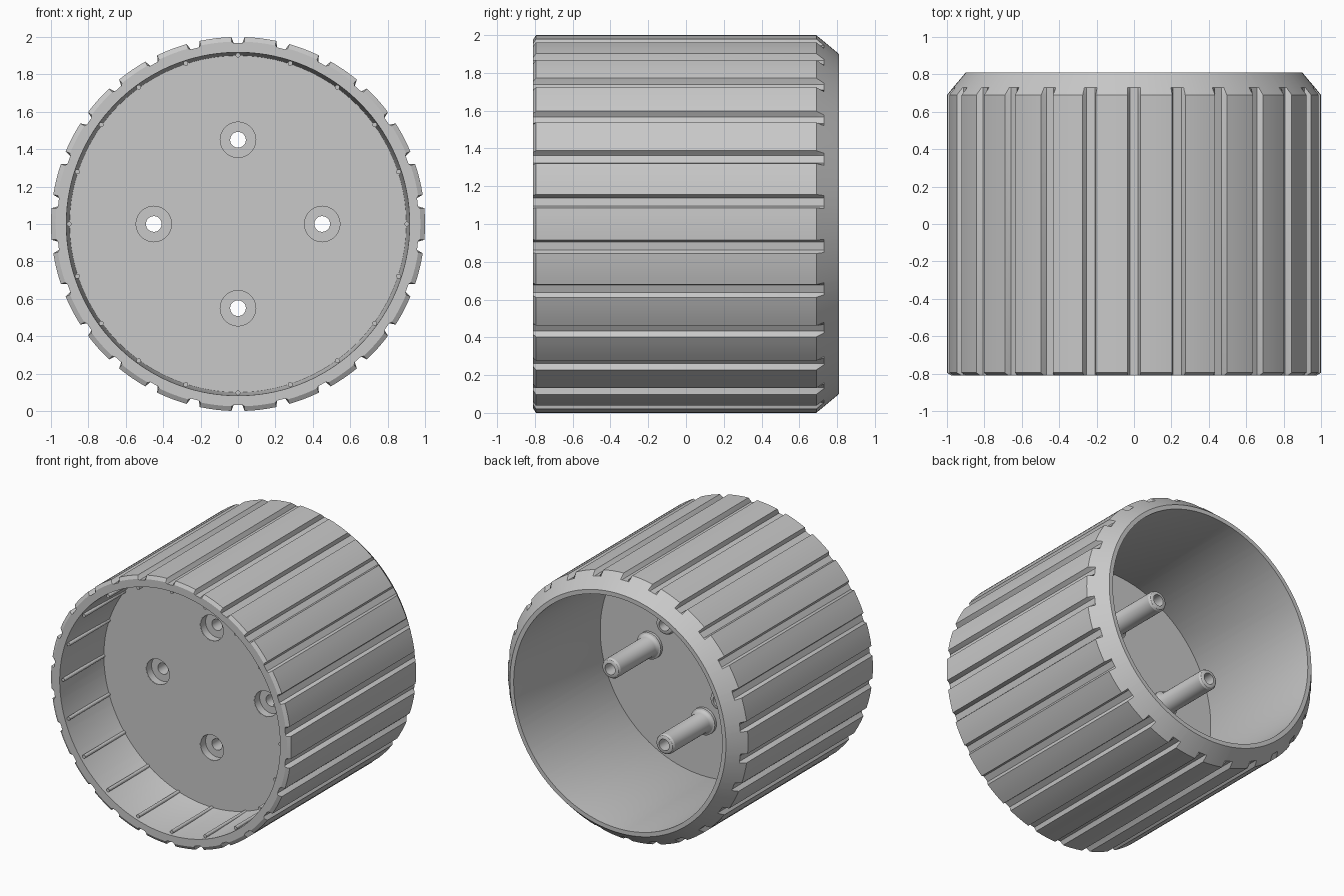
import bpy, bmesh
from math import sin, cos, pi, radians

cube = bpy.data.objects.get("Cube")
if cube:
    bpy.data.objects.remove(cube)

GROOVES, RIBS, POSTS = 26, 20, 4
FRONT, BACK = -0.81, 0.81
PLATE_FRONT, PLATE_BACK = -0.31, -0.22
FLOOR = 0.967            # radius of the groove floors
POST_RING = 0.45         # distance of the posts from the axle

grey = bpy.data.materials.new("light_grey")
grey.use_nodes = True
grey.diffuse_color = (0.58, 0.58, 0.58, 1)
grey.node_tree.nodes["Principled BSDF"].inputs["Base Color"].default_value = grey.diffuse_color


def lathe(name, profile, angles, cx=0, cz=1, radius=lambda r, i: r, closed=True):
    """Turn a (y, r) profile about the y axis; an open profile gets end caps."""
    bm = bmesh.new()
    cols = [[bm.verts.new((cx + radius(r, i) * sin(a), y, cz + radius(r, i) * cos(a)))
             for y, r in profile] for i, a in enumerate(angles)]
    n = len(profile)
    for i, col in enumerate(cols):
        nxt = cols[(i + 1) % len(cols)]
        for j in range(n if closed else n - 1):
            k = (j + 1) % n
            bm.faces.new((col[j], col[k], nxt[k], nxt[j]))
    if not closed:
        for j in (0, n - 1):
            bm.faces.new([c[j] for c in cols])
    bmesh.ops.recalc_face_normals(bm, faces=bm.faces)
    mesh = bpy.data.meshes.new(name)
    bm.to_mesh(mesh)
    bm.free()
    mesh.materials.append(grey)
    ob = bpy.data.objects.new(name, mesh)
    bpy.context.collection.objects.link(ob)
    return ob


def ring(n):
    return [2 * pi * i / n for i in range(n)]


def smooth(ob):
    bpy.ops.object.select_all(action='DESELECT')
    ob.select_set(True)
    bpy.context.view_layer.objects.active = ob
    bpy.ops.object.shade_smooth_by_angle(angle=radians(28))


# Drum shell: treads and grooves come from columns with two radii
pitch = 2 * pi / GROOVES
low, high = 0.023, 0.036
step = (pitch - 2 * high) / 4
offsets = [-low, low] + [high + step * k for k in range(5)]
angles = [g * pitch + o for g in range(GROOVES) for o in offsets]
outer = [(FRONT, 0.975), (-0.795, 1.0), (0.69, 1.0), (0.73, FLOOR), (BACK, 0.9)]
inner = [(BACK, 0.868), (PLATE_BACK, 0.868), (PLATE_FRONT, 0.9), (FRONT, 0.918)]
smooth(lathe("drum_shell", outer + inner, angles,
             radius=lambda r, i: min(r, FLOOR) if i % len(offsets) < 2 else r))

# Web plate with openings for the posts
plate = lathe("web_plate", [(PLATE_FRONT, 0.905), (PLATE_BACK, 0.905)], ring(96), closed=False)
centres = [(POST_RING * sin(a), 1 + POST_RING * cos(a)) for a in ring(POSTS)]
cutters = []
for x, z in centres:
    cutter = lathe("hole_cutter", [(-0.5, 0.098), (0, 0.098)], ring(32), x, z, closed=False)
    cutter.hide_render = True
    cutters.append(cutter)
    mod = plate.modifiers.new("hole", 'BOOLEAN')
    mod.operation, mod.solver, mod.object = 'DIFFERENCE', 'EXACT', cutter
bpy.context.view_layer.update()
cut = bpy.data.meshes.new_from_object(plate.evaluated_get(bpy.context.evaluated_depsgraph_get()))
plate.modifiers.clear()
plate.data = cut
for cutter in cutters:
    bpy.data.objects.remove(cutter)
smooth(plate)

# Hollow posts with a counterbore in front and a rounded tip behind
tip = 0.26
post = [(PLATE_FRONT + 0.001, 0.095), (-0.25, 0.095), (-0.25, 0.042), (tip, 0.042),
        (tip, 0.055), (tip - 0.006, 0.067), (tip - 0.02, 0.075),
        (-0.17, 0.075), (-0.185, 0.08), (-0.195, 0.088), (-0.2, 0.1),
        (PLATE_FRONT + 0.001, 0.1)]
for x, z in centres:
    smooth(lathe("post", post, ring(32), x, z))

# Thin ribs along the wall of the front recess
for a in ring(RIBS):
    smooth(lathe("wall_rib", [(-0.79, 0.013), (PLATE_FRONT + 0.01, 0.013)], ring(12),
                 0.903 * sin(a), 1 + 0.903 * cos(a), closed=False))
